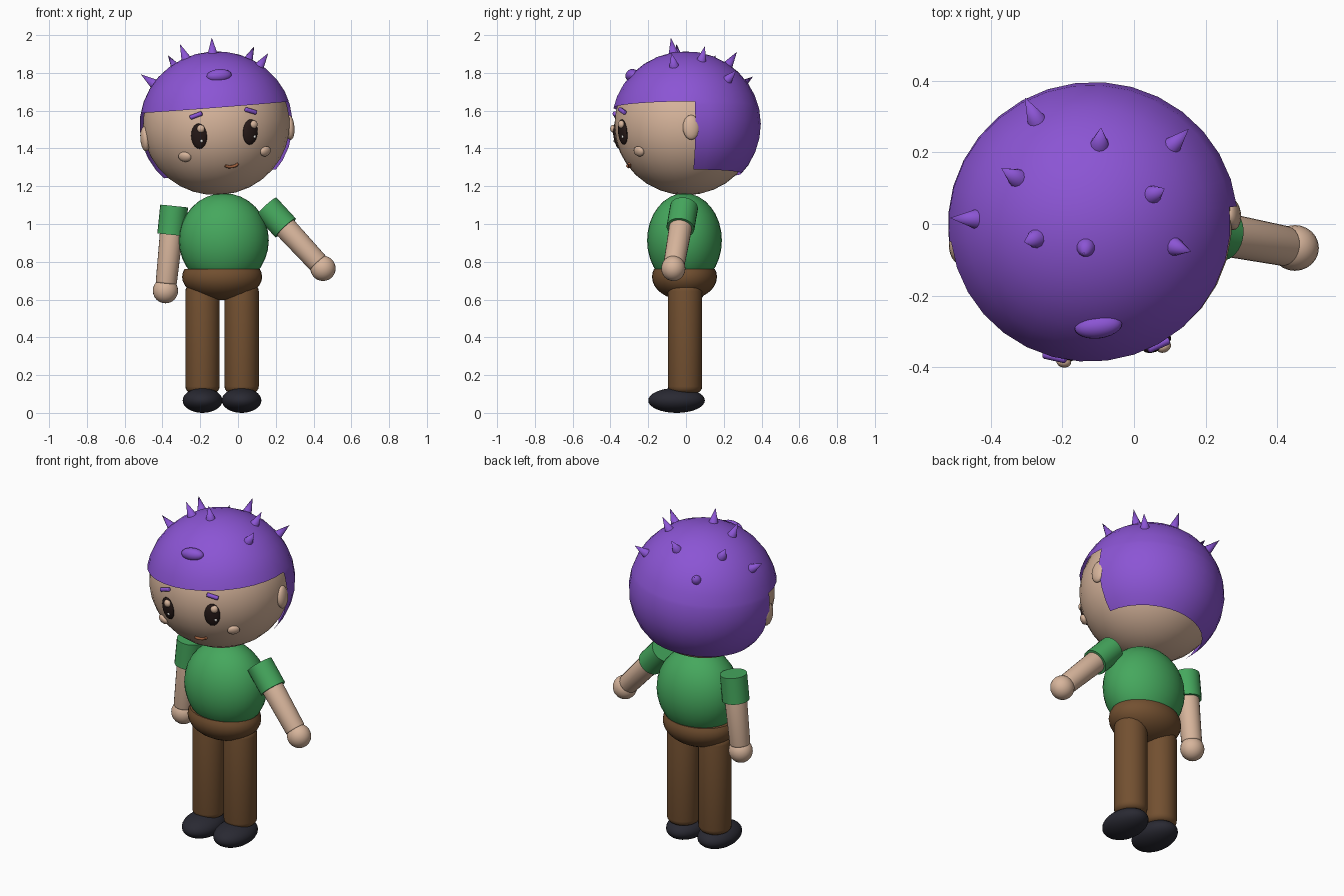
import bpy, bmesh, math
from mathutils import Vector, Matrix, Euler

if "Cube" in bpy.data.objects:
    bpy.data.objects.remove(bpy.data.objects["Cube"])


def material(name, r, g, b):
    m = bpy.data.materials.new(name)
    m.diffuse_color = (r, g, b, 1)
    m.use_nodes = True
    m.node_tree.nodes["Principled BSDF"].inputs["Base Color"].default_value = m.diffuse_color
    return m


PURPLE = material("purple_hair", 0.26, 0.09, 0.66)
SKIN = material("skin", 0.68, 0.46, 0.33)
GREEN = material("green_shirt", 0.06, 0.39, 0.11)
BROWN = material("brown_trousers", 0.17, 0.08, 0.03)
BLACK = material("dark_shoes", 0.022, 0.022, 0.032)
EYE = material("dark_eye", 0.02, 0.01, 0.009)
WHITE = material("white_glint", 0.85, 0.82, 0.78)
LIP = material("brown_mouth", 0.35, 0.12, 0.05)


def finish(name, bm, mat, angle=40):
    mesh = bpy.data.meshes.new(name)
    bm.to_mesh(mesh)
    bm.free()
    mesh.materials.append(mat)
    ob = bpy.data.objects.new(name, mesh)
    bpy.context.collection.objects.link(ob)
    bpy.ops.object.select_all(action='DESELECT')
    ob.select_set(True)
    bpy.context.view_layer.objects.active = ob
    bpy.ops.object.shade_smooth_by_angle(angle=math.radians(angle))
    return ob


def sphere_bm(radii, seg=32):
    bm = bmesh.new()
    bmesh.ops.create_uvsphere(bm, u_segments=seg, v_segments=seg // 2, radius=1)
    bmesh.ops.scale(bm, vec=radii, verts=bm.verts)
    return bm


def ellipsoid(name, loc, radii, mat, rot=None, seg=32):
    bm = sphere_bm(radii, seg)
    m = Matrix.Translation(loc) @ (rot.to_matrix().to_4x4() if rot else Matrix())
    bm.transform(m)
    return finish(name, bm, mat)


def rod(name, a, b, r1, r2, mat, bevel=0.0, seg=24):
    a, b = Vector(a), Vector(b)
    d = b - a
    bm = bmesh.new()
    bmesh.ops.create_cone(bm, cap_ends=True, segments=seg, radius1=r1, radius2=r2, depth=d.length)
    if bevel:
        rims = [e for e in bm.edges if abs(e.verts[0].co.z - e.verts[1].co.z) < 1e-4]
        bmesh.ops.bevel(bm, geom=rims, offset=bevel, segments=4, profile=0.5, affect='EDGES')
    bm.transform(Matrix.Translation((a + b) / 2) @ d.to_track_quat('Z', 'Y').to_matrix().to_4x4())
    return finish(name, bm, mat)


# Head, slightly rolled and turned
C = Vector((-0.115, 0, 1.526))
HEAD_R = Vector((0.39, 0.38, 0.373))
HAIR_R = Vector((0.407, 0.397, 0.388))
TILT = Euler((0, math.radians(-4.5), math.radians(7)))
HEAD_M = Matrix.Translation(C) @ TILT.to_matrix().to_4x4()
ellipsoid("head", C, HEAD_R, SKIN, TILT)

# Hair cap: full crown above the brow, and lower at the back
BROW, NAPE = 0.093, -0.262
bm = sphere_bm(HAIR_R)
for co, no in (((0, 0, BROW), (0, 0, 1)), ((0, 0, NAPE), (0, 0, 1)), ((0, 0, 0), (0, 1, 0))):
    bmesh.ops.bisect_plane(bm, geom=bm.verts[:] + bm.edges[:] + bm.faces[:], dist=1e-5,
                           plane_co=co, plane_no=no)
gone = []
for f in bm.faces:
    c = f.calc_center_median()
    if not (c.z > BROW or (c.y > 0 and c.z > NAPE)):
        gone.append(f)
bmesh.ops.delete(bm, geom=gone, context='FACES')
bm.transform(HEAD_M)
finish("hair_cap", bm, PURPLE)

# Hair spikes, standing off the crown
spikes = [(-0.275, 0.295), (-0.096, 0.225), (0.11, 0.222), (-0.33, 0.13), (0.054, 0.083),
          (-0.45, 0.014), (-0.277, -0.042), (-0.135, -0.067), (0.116, -0.064)]
for i, (x, y) in enumerate(spikes):
    p = Vector((x - C.x, y, 0))
    p.z = HAIR_R.z * math.sqrt(1 - (p.x / HAIR_R.x) ** 2 - (p.y / HAIR_R.y) ** 2)
    n = Vector((p.x / HAIR_R.x ** 2, p.y / HAIR_R.y ** 2, p.z / HAIR_R.z ** 2)).normalized()
    rod(f"hair_spike_{i + 1}", C + p - n * 0.01, C + p + n * 0.08, 0.028, 0, PURPLE, seg=12)

# Tuft on the fringe
ellipsoid("hair_tuft", (-0.1, -0.285, 1.785), (0.067, 0.035, 0.035), PURPLE, TILT, 24)

# Ears
for side, s in (("left", -1), ("right", 1)):
    ellipsoid(f"{side}_ear", HEAD_M @ Vector((s * 0.387, -0.02, -0.045)),
              (0.025, 0.045, 0.066), SKIN, TILT, 20)


# Facial features are set on the head surface at a given x, z
def on_face(x, z):
    p = Vector((x - C.x, 0, z - C.z))
    p.y = -HEAD_R.y * math.sqrt(1 - (p.x / HEAD_R.x) ** 2 - (p.z / HEAD_R.z) ** 2)
    n = Vector((p.x / HEAD_R.x ** 2, p.y / HEAD_R.y ** 2, p.z / HEAD_R.z ** 2)).normalized()
    return C + p, n


def feature(name, x, z, radii, mat, lift=0.0):
    p, n = on_face(x, z)
    ellipsoid(name, p + n * lift, radii, mat, n.to_track_quat('-Y', 'Z'), 20)


for side, x, z in (("left", -0.206, 1.465), ("right", 0.065, 1.487)):
    feature(f"{side}_eye", x, z, (0.043, 0.018, 0.068), EYE)
    feature(f"{side}_eye_highlight", x + 0.012, z + 0.04, (0.021, 0.016, 0.021), SKIN, 0.014)
    feature(f"{side}_eye_glint", x + 0.016, z - 0.022, (0.008, 0.006, 0.008), WHITE, 0.016)
feature("left_cheek", -0.28, 1.357, (0.037, 0.018, 0.028), SKIN, 0.004)
feature("right_cheek", 0.143, 1.386, (0.034, 0.018, 0.028), SKIN, 0.004)

# Eyebrows
for side, a, b in (("left", (-0.25, 1.562), (-0.188, 1.585)), ("right", (0.035, 1.605), (0.092, 1.588))):
    (pa, na), (pb, nb) = on_face(*a), on_face(*b)
    rod(f"{side}_eyebrow", pa + na * 0.01, pb + nb * 0.01, 0.012, 0.012, PURPLE, 0.005, 12)

# Mouth, a short crooked smile
curve = bpy.data.curves.new("mouth", 'CURVE')
curve.dimensions = '3D'
curve.bevel_depth = 0.008
curve.bevel_resolution = 2
curve.use_fill_caps = True
spline = curve.splines.new('POLY')
path = [(-0.068, 1.31), (-0.05, 1.305), (-0.03, 1.306), (-0.012, 1.312), (0.0, 1.322)]
spline.points.add(len(path) - 1)
for pt, (x, z) in zip(spline.points, path):
    p, n = on_face(x, z)
    pt.co = (*(p + n * 0.004), 1)
curve.materials.append(LIP)
bpy.context.collection.objects.link(bpy.data.objects.new("mouth", curve))

# Shirt body
ellipsoid("shirt", (-0.075, -0.008, 0.913), (0.238, 0.198, 0.25), GREEN)

# Trouser seat with a flat waist
bm = sphere_bm((0.212, 0.172, 0.123))
cut = bmesh.ops.bisect_plane(bm, geom=bm.verts[:] + bm.edges[:] + bm.faces[:], dist=1e-5,
                             plane_co=(0, 0, 0.042), plane_no=(0, 0, 1), clear_outer=True)
bmesh.ops.edgeloop_fill(bm, edges=[e for e in cut['geom_cut'] if isinstance(e, bmesh.types.BMEdge)])
bm.transform(Matrix.Translation((-0.084, -0.008, 0.72)))
finish("trouser_seat", bm, BROWN)

# Legs and shoes
for side, x in (("left", -0.188), ("right", 0.019)):
    rod(f"{side}_leg", (x, -0.005, 0.105), (x, -0.005, 0.68), 0.091, 0.091, BROWN, 0.035)
    ellipsoid(f"{side}_shoe", (x, -0.05, 0.066), (0.105, 0.15, 0.066), BLACK)

# Arms: sleeve, forearm and hand along one line
for side, shoulder, hand in (("left", (-0.338, 0.035, 1.095), (-0.384, 0.033, 0.647)),
                             ("right", (0.15, -0.01, 1.09), (0.45, -0.067, 0.765))):
    a, b = Vector(shoulder), Vector(hand)
    rod(f"{side}_sleeve", a, a.lerp(b, 0.34), 0.074, 0.074, GREEN)
    rod(f"{side}_arm", a.lerp(b, 0.2), a.lerp(b, 0.92), 0.062, 0.056, SKIN, 0.01)
    ellipsoid(f"{side}_hand", b, (0.067, 0.064, 0.067), SKIN, seg=24)
